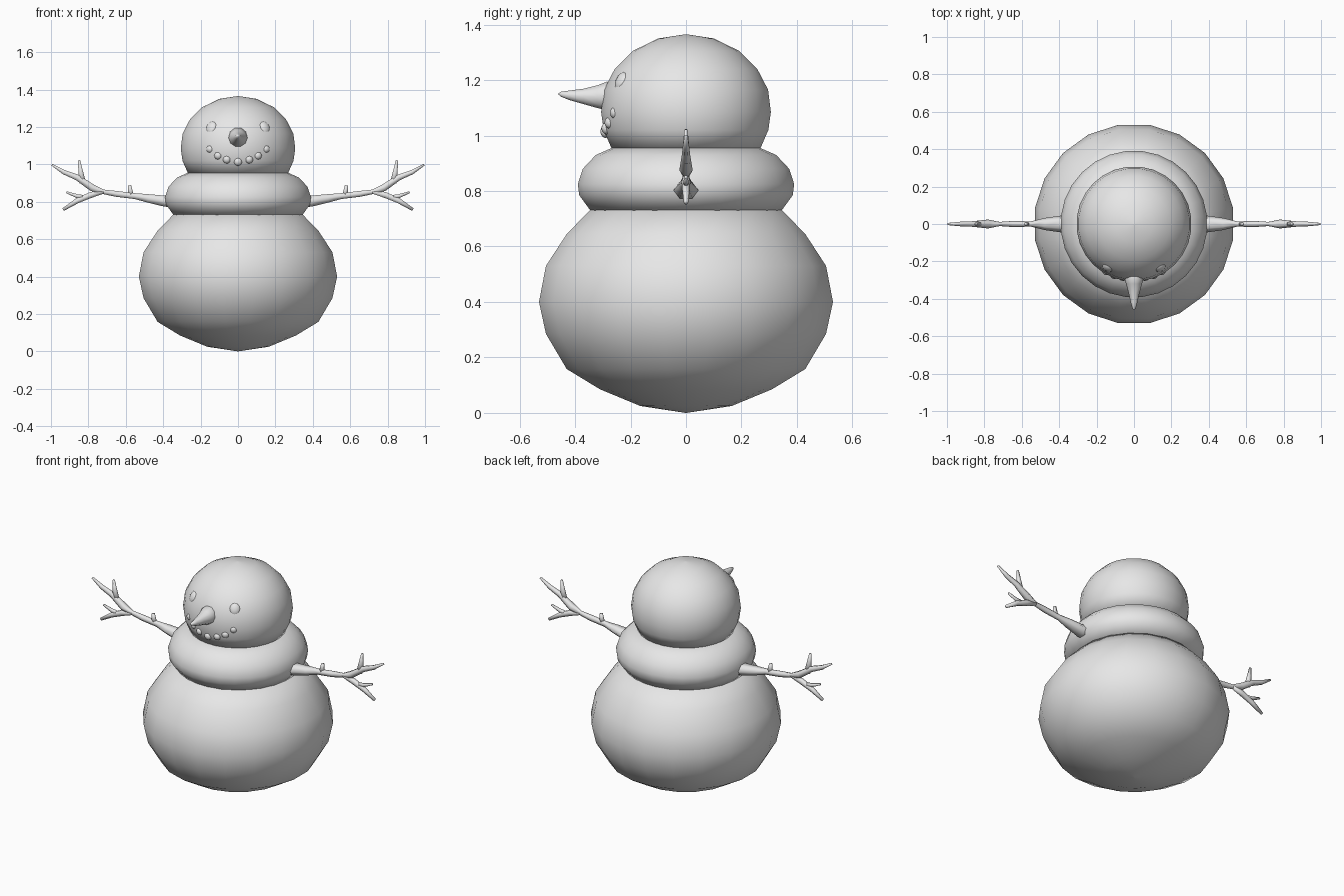
import bpy
import bmesh
from math import sin, cos, pi, sqrt
from mathutils import Vector, Matrix

if "Cube" in bpy.data.objects:
    bpy.data.objects.remove(bpy.data.objects["Cube"])

grey = bpy.data.materials.new("plain_grey")
grey.use_nodes = True
grey.diffuse_color = (0.8, 0.8, 0.8, 1)
grey.node_tree.nodes["Principled BSDF"].inputs["Base Color"].default_value = (0.8, 0.8, 0.8, 1)


def finish(name, bm, mirror=False):
    """Turn a bmesh into a smooth grey object, optionally mirrored in x."""
    bmesh.ops.recalc_face_normals(bm, faces=bm.faces)
    for f in bm.faces:
        f.smooth = True
    mesh = bpy.data.meshes.new(name)
    bm.to_mesh(mesh)
    bm.free()
    mesh.materials.append(grey)
    ob = bpy.data.objects.new(name, mesh)
    bpy.context.collection.objects.link(ob)
    if mirror:
        ob.modifiers.new("mirror", 'MIRROR').use_mirror_merge = False
    return ob


def skin(bm, rings):
    """Bridge rings of points and cap both ends."""
    loops = [[bm.verts.new(p) for p in ring] for ring in rings]
    n = len(loops[0])
    for a, b in zip(loops, loops[1:]):
        for i in range(n):
            j = (i + 1) % n
            bm.faces.new((a[i], a[j], b[j], b[i]))
    bm.faces.new(loops[0])
    bm.faces.new(loops[-1])


def lathe(name, profile, sides=20):
    """Revolve (radius, height) points; the edges face the four axes."""
    bm = bmesh.new()
    rings = []
    for r, z in profile:
        r /= cos(pi / sides)
        rings.append([(r * cos(2 * pi * (i + .5) / sides),
                       r * sin(2 * pi * (i + .5) / sides), z) for i in range(sides)])
    skin(bm, rings)
    bmesh.ops.remove_doubles(bm, verts=bm.verts, dist=0.0001)
    return finish(name, bm)


def tube(bm, stations, sides=6):
    """Flattened tube in the xz plane; stations are (x, z, half height, half depth)."""
    pts = [Vector((s[0], 0, s[1])) for s in stations]
    rings = []
    for i, (x, z, h, d) in enumerate(stations):
        along = (pts[min(i + 1, len(pts) - 1)] - pts[max(i - 1, 0)]).normalized()
        up = along.cross(Vector((0, 1, 0)))
        rings.append([pts[i] + up * h * sin(2 * pi * k / sides)
                      + Vector((0, d * cos(2 * pi * k / sides), 0)) for k in range(sides)])
    skin(bm, rings)


# Stacked body: belly, neck roll and head
lathe("belly", [(0.002, 0), (0.165, 0.025), (0.31, 0.085), (0.43, 0.158), (0.505, 0.285),
                (0.53, 0.40), (0.505, 0.53), (0.43, 0.645), (0.345, 0.732), (0.002, 0.74)])
lathe("neck_roll", [(0.002, 0.72), (0.345, 0.73), (0.385, 0.785), (0.39, 0.825),
                    (0.372, 0.88), (0.325, 0.93), (0.268, 0.955), (0.002, 0.96)], 28)
lathe("head", [(0.002, 0.94), (0.268, 0.953), (0.297, 1.02), (0.306, 1.085), (0.296, 1.165),
               (0.257, 1.24), (0.192, 1.305), (0.10, 1.35), (0.002, 1.365)], 28)

# Branch arms with forked twigs
arm = bmesh.new()
tube(arm, [(0.33, 0.80, 0.035, 0.045), (0.39, 0.803, 0.034, 0.045), (0.48, 0.818, 0.026, 0.032),
           (0.55, 0.83, 0.018, 0.014), (0.65, 0.842, 0.018, 0.016), (0.72, 0.853, 0.014, 0.011),
           (0.78, 0.875, 0.022, 0.024), (0.86, 0.93, 0.018, 0.015), (0.93, 0.958, 0.014, 0.012),
           (0.995, 0.998, 0.006, 0.006)])
tube(arm, [(0.83, 0.90, 0.02, 0.014), (0.84, 0.955, 0.015, 0.012), (0.85, 1.022, 0.007, 0.006)])
tube(arm, [(0.72, 0.855, 0.014, 0.012), (0.79, 0.835, 0.018, 0.016), (0.86, 0.805, 0.016, 0.014),
           (0.935, 0.758, 0.009, 0.008)])
tube(arm, [(0.81, 0.822, 0.014, 0.012), (0.86, 0.83, 0.012, 0.01), (0.918, 0.851, 0.006, 0.006)])
tube(arm, [(0.572, 0.83, 0.018, 0.012), (0.58, 0.888, 0.010, 0.009)])
finish("branch_arms", arm, mirror=True)

# Carrot nose, concave and slightly upturned
nose = bmesh.new()
rings = []
for y, z, r in [(-0.24, 1.14, 0.04), (-0.285, 1.143, 0.054), (-0.32, 1.140, 0.043),
                (-0.37, 1.141, 0.029), (-0.42, 1.145, 0.018), (-0.452, 1.149, 0.009),
                (-0.46, 1.15, 0.002)]:
    rings.append([(r * cos(pi * k / 5), y, z + r * sin(pi * k / 5)) for k in range(10)])
skin(nose, rings)
finish("nose", nose)

# Pebble eyes and mouth, laid flat against the head
HEAD = Vector((0, 0, 1.07))


def pebble(name, x, z, size, mirror):
    dz = z - HEAD.z
    centre = Vector((x, -sqrt(0.297 ** 2 - x * x - dz * dz), z))
    turn = (centre - HEAD).to_track_quat('Z', 'Y').to_matrix().to_4x4()
    bm = bmesh.new()
    bmesh.ops.create_uvsphere(bm, u_segments=12, v_segments=8, radius=1,
                              matrix=Matrix.Translation(centre) @ turn @ Matrix.Diagonal((*size, 1)))
    finish(name, bm, mirror)


pebble("eyes", 0.14, 1.195, (0.032, 0.038, 0.02), True)
pebble("mouth_centre", 0, 1.013, (0.022, 0.022, 0.017), False)
for i, (x, z) in enumerate([(0.06, 1.025), (0.107, 1.046), (0.15, 1.082)]):
    pebble(f"mouth_pebbles_{i + 1}", x, z, (0.021, 0.021, 0.017), True)
